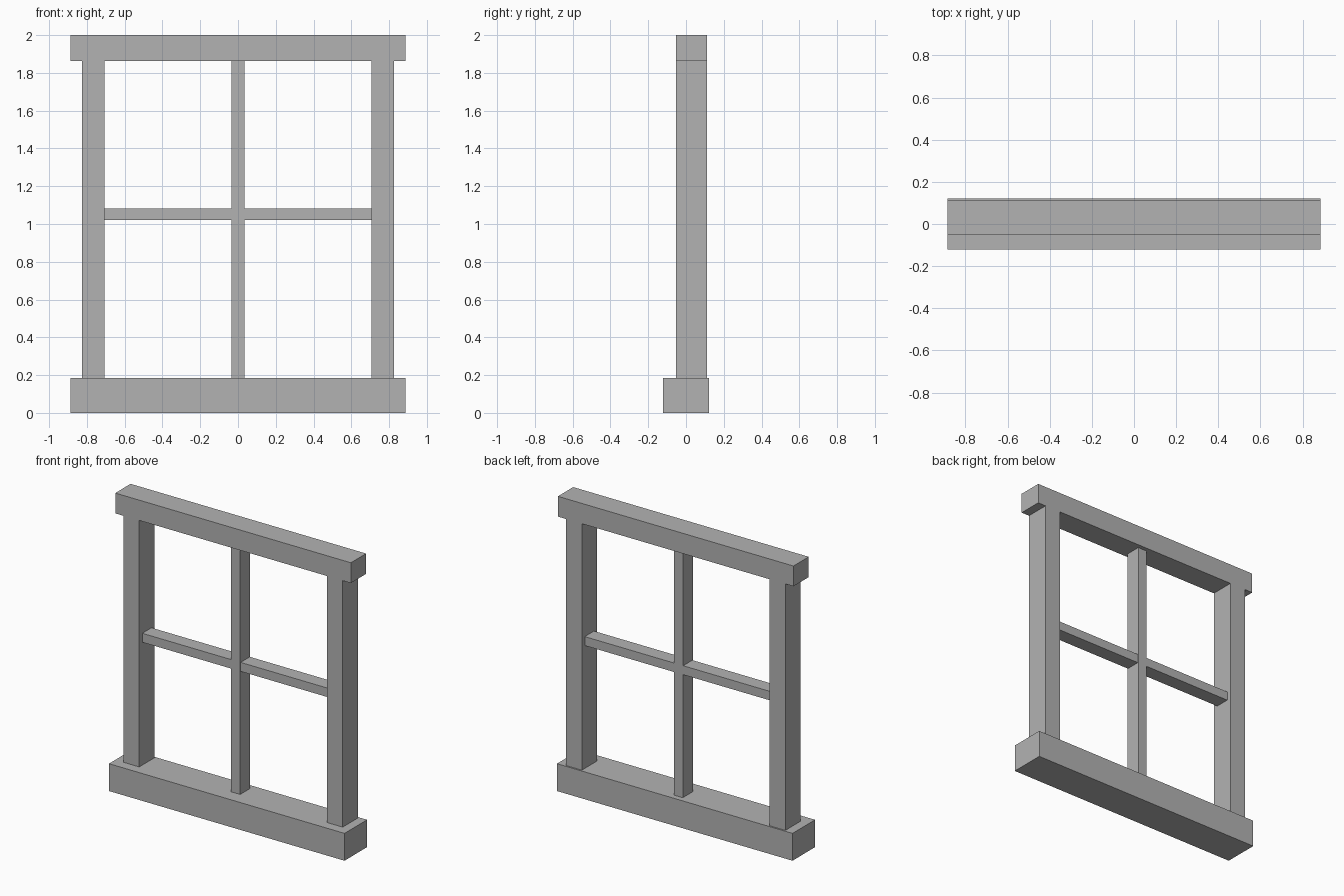
import bpy

cube = bpy.data.objects.get("Cube")
if cube:
    bpy.data.objects.remove(cube, do_unlink=True)

# Single plain grey
GREY = (0.45, 0.45, 0.45, 1.0)
grey = bpy.data.materials.new("plain_grey")
grey.use_nodes = True
grey.diffuse_color = GREY
grey.node_tree.nodes["Principled BSDF"].inputs["Base Color"].default_value = GREY


def box(name, xs, ys, zs):
    """Flat-faced block spanning the given x, y and z ranges."""
    bpy.ops.mesh.primitive_cube_add(size=1)
    obj = bpy.context.object
    obj.name = name
    spans = (xs, ys, zs)
    for v in obj.data.vertices:
        v.co = [lo + (c + 0.5) * (hi - lo) for c, (lo, hi) in zip(v.co, spans)]
    obj.data.materials.append(grey)
    return obj


HALF_WIDTH = 0.886
POST_IN, POST_OUT = 0.706, 0.825
SILL_TOP, HEADER_BOTTOM = 0.186, 1.862
BAR_HALF = 0.034
FRAME_Y = (-0.053, 0.111)

# Sill and header
box("sill", (-HALF_WIDTH, HALF_WIDTH), (-0.121, 0.121), (0, SILL_TOP))
box("header", (-HALF_WIDTH, HALF_WIDTH), FRAME_Y, (HEADER_BOTTOM, 2))

# Upright glazing bar
box("vertical_bar", (-BAR_HALF, BAR_HALF), (-0.025, 0.083), (SILL_TOP, HEADER_BOTTOM))

# Side posts and the cross bars between them and the upright bar
for side, s in (("left", 1), ("right", -1)):
    box(side + "_post", sorted((s * POST_IN, s * POST_OUT)), FRAME_Y,
        (SILL_TOP, HEADER_BOTTOM))
    box(side + "_cross_bar", sorted((s * BAR_HALF, s * POST_IN)), (-0.02, 0.079),
        (1.021, 1.082))
